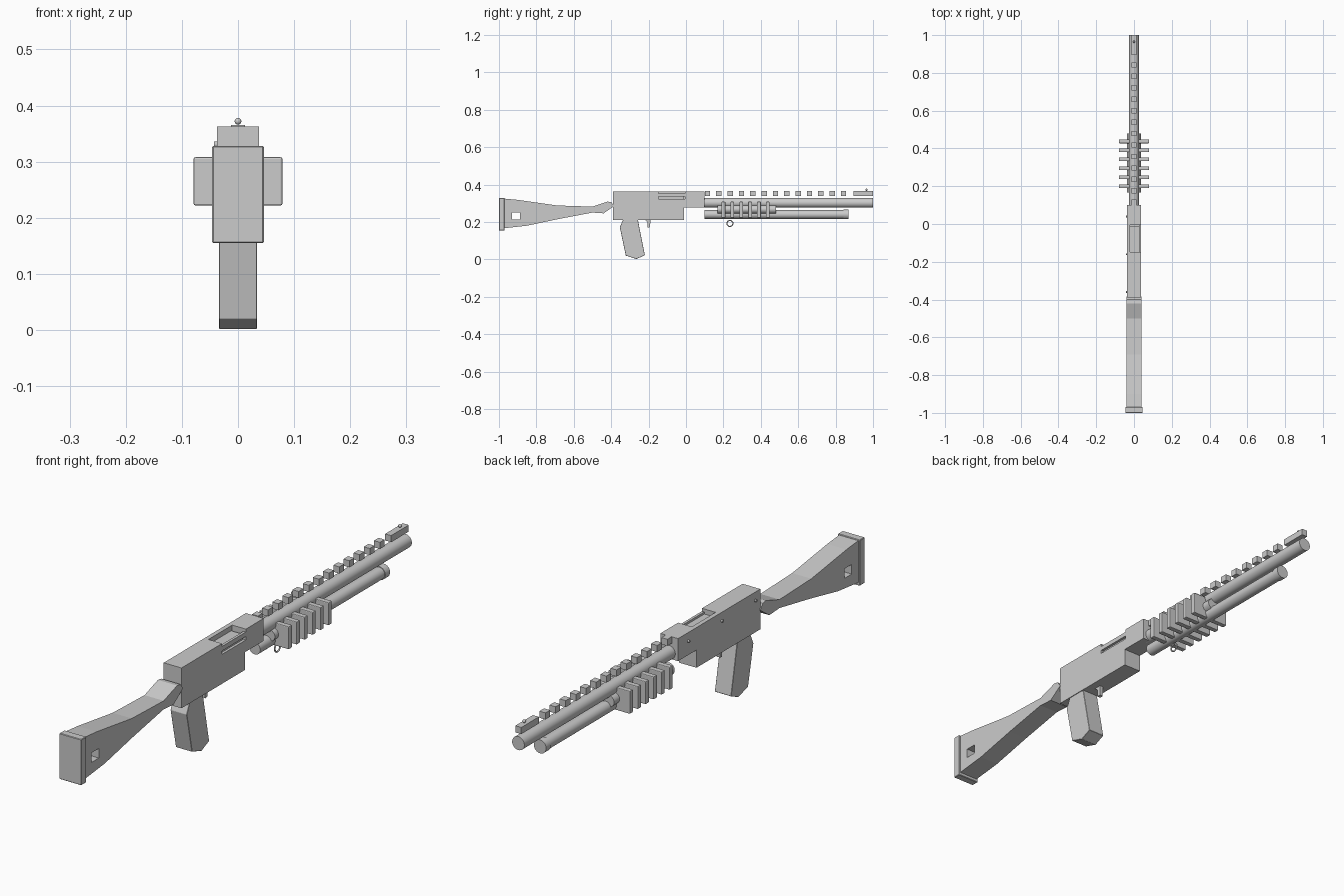
import bpy, bmesh, math

if "Cube" in bpy.data.objects:
    bpy.data.objects.remove(bpy.data.objects["Cube"])


def finish(name, bm):
    bmesh.ops.recalc_face_normals(bm, faces=bm.faces[:])
    me = bpy.data.meshes.new(name)
    bm.to_mesh(me)
    bm.free()
    ob = bpy.data.objects.new(name, me)
    bpy.context.collection.objects.link(ob)
    return ob


def bevel(ob, width, segments=1):
    m = ob.modifiers.new("bevel", 'BEVEL')
    m.width, m.segments = width, segments


def box(name, x, y, z):
    """Box from (min, max) pairs."""
    bm = bmesh.new()
    bmesh.ops.create_cube(bm, size=1)
    for v in bm.verts:
        v.co = [(a + b) / 2 + c * (b - a) for (a, b), c in zip((x, y, z), v.co)]
    return finish(name, bm)


def extrude(name, profile, half):
    """Side profile of (y, z) points, extruded symmetrically along x."""
    bm = bmesh.new()
    face = bm.faces.new([bm.verts.new((-half, y, z)) for y, z in profile])
    new = bmesh.ops.extrude_face_region(bm, geom=[face])["geom"]
    bmesh.ops.translate(bm, vec=(2 * half, 0, 0),
                        verts=[v for v in new if isinstance(v, bmesh.types.BMVert)])
    return finish(name, bm)


def rod(name, y0, y1, z, r, sx=1.0, sides=32):
    """Cylinder along y."""
    bpy.ops.mesh.primitive_cylinder_add(vertices=sides, radius=r, depth=y1 - y0,
                                        location=(0, (y0 + y1) / 2, z),
                                        rotation=(math.pi / 2, 0, 0))
    ob = bpy.context.object
    ob.name = name
    ob.scale.x = sx
    bpy.ops.object.shade_smooth_by_angle(angle=math.radians(35))
    return ob


def cut(ob, cutter):
    m = ob.modifiers.new("cut", 'BOOLEAN')
    m.operation, m.solver, m.object = 'DIFFERENCE', 'EXACT', cutter
    bpy.context.view_layer.objects.active = ob
    bpy.ops.object.modifier_apply(modifier=m.name)
    bpy.data.objects.remove(cutter)


# Stock with a sling slot, and butt plate
stock = extrude("stock", [(-0.975, 0.325), (-0.90, 0.318), (-0.69, 0.288), (-0.50, 0.282),
                          (-0.42, 0.309), (-0.40, 0.306), (-0.385, 0.285), (-0.44, 0.246),
                          (-0.50, 0.25), (-0.68, 0.216), (-0.85, 0.18), (-0.975, 0.166)], 0.04)
cut(stock, box("slot_cutter", (-0.1, 0.1), (-0.93, -0.887), (0.214, 0.25)))
bevel(box("butt_plate", (-0.046, 0.046), (-1, -0.97), (0.155, 0.328)), 0.002)

# Receiver with side port and bolt
receiver = extrude("receiver", [(-0.39, 0.363), (0.10, 0.363), (0.10, 0.278),
                                (-0.01, 0.278), (-0.01, 0.211), (-0.39, 0.211)], 0.037)
cut(receiver, box("port_cutter", (-0.02, 0.1), (-0.148, -0.006), (0.322, 0.5)))
box("bolt", (-0.022, 0.027), (-0.149, -0.012), (0.315, 0.344))
box("port_lip", (0.027, 0.037), (-0.149, -0.005), (0.335, 0.352))

# Pins on the left of the receiver
for i, y in enumerate((0.04, -0.16, -0.36)):
    bpy.ops.mesh.primitive_cylinder_add(vertices=16, radius=0.005, depth=0.012,
                                        location=(-0.037, y, 0.331),
                                        rotation=(0, math.pi / 2, 0))
    bpy.context.object.name = f"pin_{i + 1}"

# Grip and trigger
bevel(extrude("grip", [(-0.335, 0.215), (-0.354, 0.172), (-0.322, 0.02), (-0.265, 0.002),
                       (-0.22, 0.022), (-0.258, 0.215)], 0.034), 0.001)
extrude("trigger", [(-0.225, 0.215), (-0.19, 0.215), (-0.192, 0.172),
                    (-0.205, 0.17), (-0.207, 0.20)], 0.007)

# Barrel and lower tube
rod("barrel", 0.08, 1.0, 0.302, 0.0255)
rod("lower_tube", 0.10, 0.865, 0.24, 0.023)
rod("tube_cap", 0.842, 0.87, 0.24, 0.0255)

# Slide handle: core and plates
rod("handle_core", 0.168, 0.48, 0.267, 0.026, sx=1.4)
for i in range(6):
    y = 0.2 + i * 0.0475
    fin = box(f"handle_fin_{i + 1}", (-0.079, 0.079), (y - 0.01, y + 0.01), (0.222, 0.308))
    bevel(fin, 0.003, 2)

# Sling ring
bpy.ops.mesh.primitive_torus_add(major_radius=0.016, minor_radius=0.003, major_segments=24,
                                 minor_segments=8, location=(0, 0.235, 0.192),
                                 rotation=(0, math.pi / 2, 0))
bpy.context.object.name = "sling_ring"
bpy.ops.object.shade_smooth()

# Sight rib blocks, front sight base and bead
for i in range(13):
    y = 0.115 + i * 0.0606
    box(f"rib_block_{i + 1}", (-0.0125, 0.0125), (y - 0.014, y + 0.014), (0.34, 0.365))
box("sight_base", (-0.0125, 0.0125), (0.895, 1.0), (0.34, 0.365))
bpy.ops.mesh.primitive_uv_sphere_add(segments=16, ring_count=8, radius=0.006,
                                     location=(0, 0.965, 0.372))
bpy.context.object.name = "sight_bead"
bpy.ops.object.shade_smooth()
